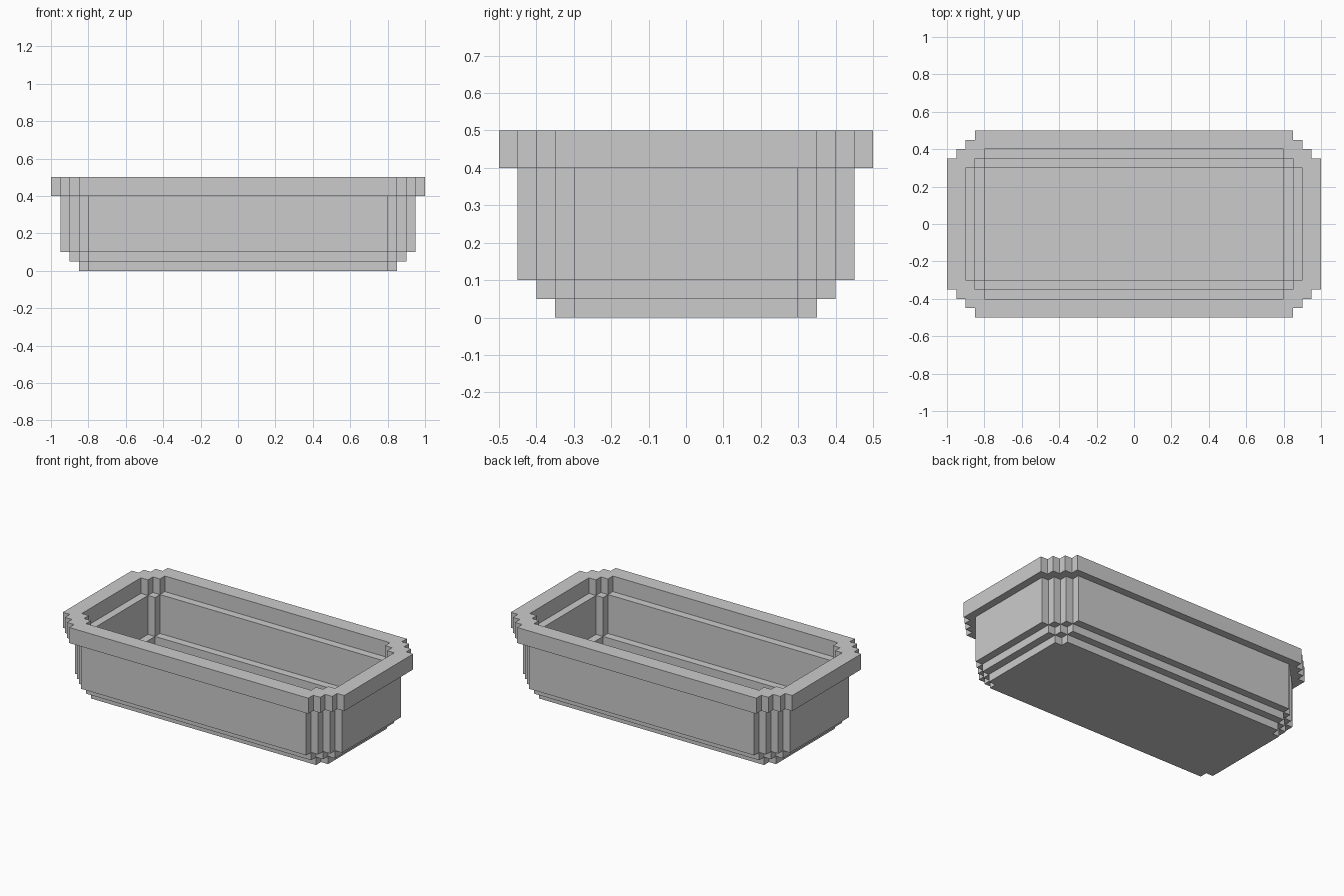
import bpy, bmesh

if "Cube" in bpy.data.objects:
    bpy.data.objects.remove(bpy.data.objects["Cube"])

STEP = 0.05

# Each level: bottom z, top z, outer outline, inner outline.
# An outline is (half length, half width, number of corner notches).
LEVELS = [
    (0.00, 0.05, (0.85, 0.35, 1), None),             # base plate
    (0.05, 0.10, (0.90, 0.40, 2), None),             # lower tier, up to floor
    (0.10, 0.15, (0.95, 0.45, 3), (0.80, 0.30, 0)),  # wall foot with ledge
    (0.15, 0.40, (0.95, 0.45, 3), (0.85, 0.35, 1)),  # main wall
    (0.40, 0.50, (1.00, 0.50, 3), (0.90, 0.40, 2)),  # rim
]


def inside(outline, x, y):
    """True if a point lies in a rectangle with staircase corners."""
    if outline is None:
        return False
    a, b, n = outline
    return any(abs(x) < a - STEP * k and abs(y) < b - STEP * (n - k)
               for k in range(n + 1))


def breaks(core):
    half = [core + STEP * i for i in range(5)]
    return [-v for v in reversed(half)] + half


xs, ys = breaks(0.8), breaks(0.3)
zs = [lv[0] for lv in LEVELS] + [LEVELS[-1][1]]
axes = (xs, ys, zs)


def filled(cell):
    if any(c < 0 or c >= len(ax) - 1 for c, ax in zip(cell, axes)):
        return False
    i, j, k = cell
    x, y = (xs[i] + xs[i + 1]) / 2, (ys[j] + ys[j + 1]) / 2
    outer, inner = LEVELS[k][2:]
    return inside(outer, x, y) and not inside(inner, x, y)


# Watertight skin: one quad wherever a solid cell meets open space
bm = bmesh.new()
verts = {}


def vert(key):
    if key not in verts:
        verts[key] = bm.verts.new([ax[i] for ax, i in zip(axes, key)])
    return verts[key]


for cell in [(i, j, k) for i in range(len(xs) - 1)
             for j in range(len(ys) - 1) for k in range(len(zs) - 1)]:
    if not filled(cell):
        continue
    for axis in range(3):
        u, v = (axis + 1) % 3, (axis + 2) % 3
        for side in (0, 1):
            near = list(cell)
            near[axis] += 2 * side - 1
            if filled(near):
                continue
            quad = []
            for du, dv in ((0, 0), (1, 0), (1, 1), (0, 1)):
                key = list(cell)
                key[axis] += side
                key[u] += du
                key[v] += dv
                quad.append(vert(tuple(key)))
            bm.faces.new(quad if side else quad[::-1])

mesh = bpy.data.meshes.new("stepped_tub")
bm.to_mesh(mesh)
bm.free()
bpy.context.collection.objects.link(bpy.data.objects.new("stepped_tub", mesh))
